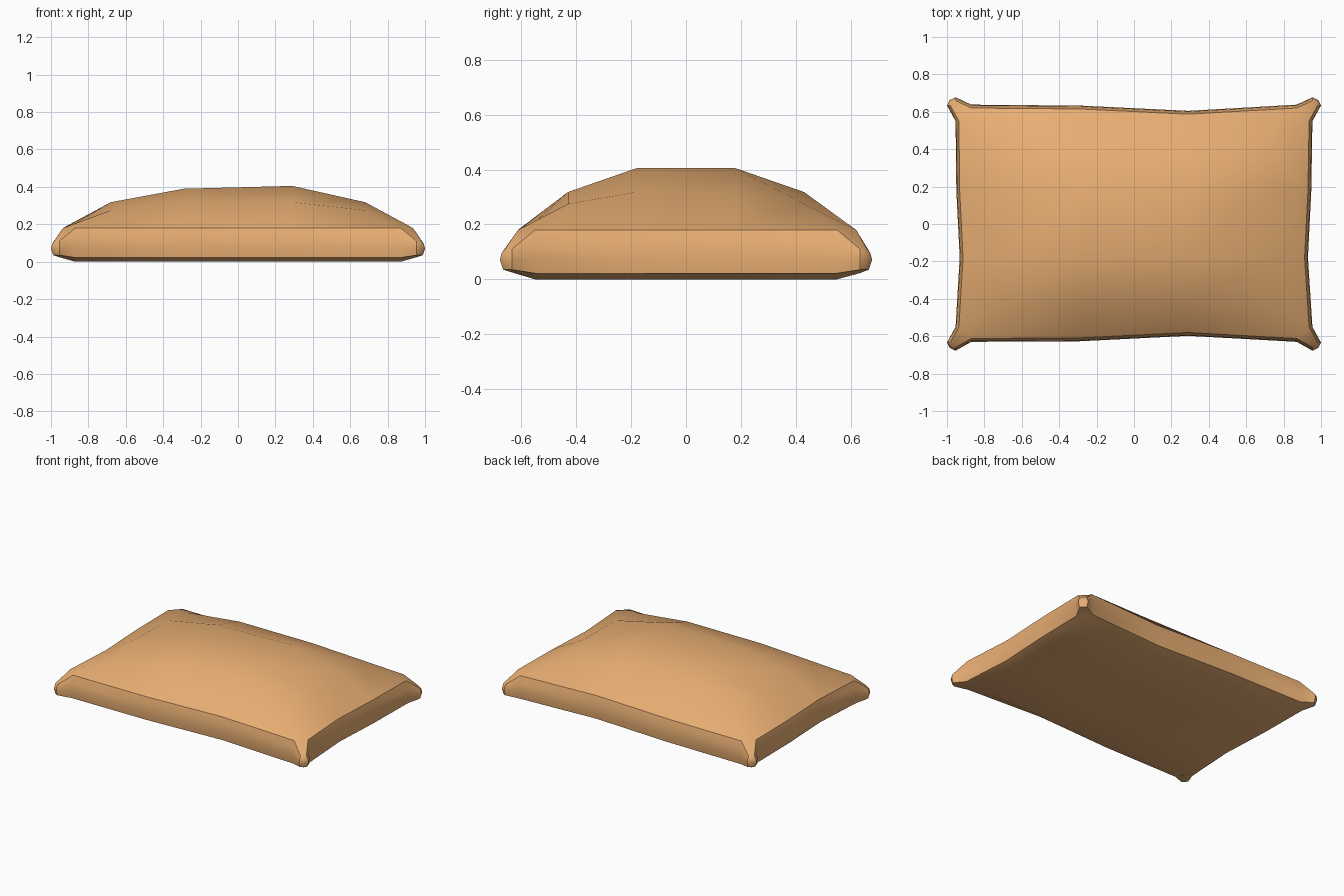
import bpy, bmesh, math

if "Cube" in bpy.data.objects:
    bpy.data.objects.remove(bpy.data.objects["Cube"])

bm = bmesh.new()

# Pinched pillow outline: (x, y, outward x, outward y, is_ear), counter-clockwise
def ears(sx, sy):
    pts = [(0.955, 0.668, 0, 1), (0.978, 0.655, .7, .7), (0.99, 0.634, 1, 0)]
    return [(sx*x, sy*y, sx*a, sy*b, True) for x, y, a, b in pts]

front = [(-.87, -.612), (-.29, -.609), (.29, -.58), (.87, -.612)]
right = [(.936, -.55), (.912, -.18), (.93, .18), (.936, .55)]
back = [(.87, .62), (.29, .587), (-.29, .615), (-.87, .62)]
left = [(-.936, .55), (-.932, .18), (-.914, -.18), (-.936, -.55)]

outline = []
for side, nx, ny, ear in ((front, 0, -1, ears(1, -1)), (right, 1, 0, ears(1, 1)[::-1]),
                          (back, 0, 1, ears(-1, 1)), (left, -1, 0, ears(-1, -1)[::-1])):
    outline += [(x, y, nx, ny, False) for x, y in side] + ear

# Wall layers: (edge z, edge bulge, ear z, ear bulge)
layers = [(.18, 0, .11, -.008), (.13, .014, .095, .004), (.075, .018, .07, .01), (.022, .012, .035, -.002)]
rings = []
for z, off, ez, eoff in layers:
    ring = []
    for x, y, nx, ny, ear in outline:
        o, h = (eoff, ez) if ear else (off, z)
        ring.append(bm.verts.new((x + nx*o, y + ny*o, h)))
    rings.append(ring)
n = len(outline)
for a, b in zip(rings, rings[1:]):
    for i in range(n):
        j = (i + 1) % n
        bm.faces.new((a[i], b[i], b[j], a[j]))

# Fill a rim with a 4 x 4 patch of inner points
def cap(ring, xs, ys, height):
    g = [[bm.verts.new((x, y, height(i, j))) for j, y in enumerate(ys)] for i, x in enumerate(xs)]
    for i in range(3):
        for j in range(3):
            bm.faces.new((g[i][j], g[i+1][j], g[i+1][j+1], g[i][j+1]))
    inner = [[g[i][0] for i in range(4)], [g[3][j] for j in range(4)],
             [g[i][3] for i in (3, 2, 1, 0)], [g[0][j] for j in (3, 2, 1, 0)]]
    for s in range(4):
        b = s * 7
        for k in range(3):
            bm.faces.new((ring[b+k], ring[b+k+1], inner[s][k+1], inner[s][k]))
        # corner triangle and the ear beyond it
        bm.faces.new((ring[b+3], ring[(b+7) % n], inner[s][3]))
        bm.faces.new((ring[b+3], ring[b+4], ring[b+5]))
        bm.faces.new((ring[b+3], ring[b+5], ring[(b+7) % n]))
        bm.faces.new((ring[b+5], ring[b+6], ring[(b+7) % n]))

def dome(i, j):
    ex, ey = i in (0, 3), j in (0, 3)
    if ex and ey:
        return .275
    if ex or ey:
        return .318
    return .405 if i == 2 else .39

cap(rings[0], (-.68, -.29, .29, .68), (-.43, -.18, .18, .43), dome)
cap(rings[-1], (-.87, -.29, .29, .87), (-.55, -.18, .18, .55), lambda i, j: 0)
bmesh.ops.recalc_face_normals(bm, faces=bm.faces)

# Cushion object
mesh = bpy.data.meshes.new("pillow")
bm.to_mesh(mesh)
bm.free()
pillow = bpy.data.objects.new("pillow", mesh)
bpy.context.collection.objects.link(pillow)
mat = bpy.data.materials.new("orange_fabric")
mat.diffuse_color = (0.8, 0.42, 0.17, 1)
mat.use_nodes = True
mat.node_tree.nodes["Principled BSDF"].inputs["Base Color"].default_value = mat.diffuse_color
mesh.materials.append(mat)
bpy.context.view_layer.objects.active = pillow
pillow.select_set(True)
bpy.ops.object.shade_smooth_by_angle(angle=math.radians(32))
